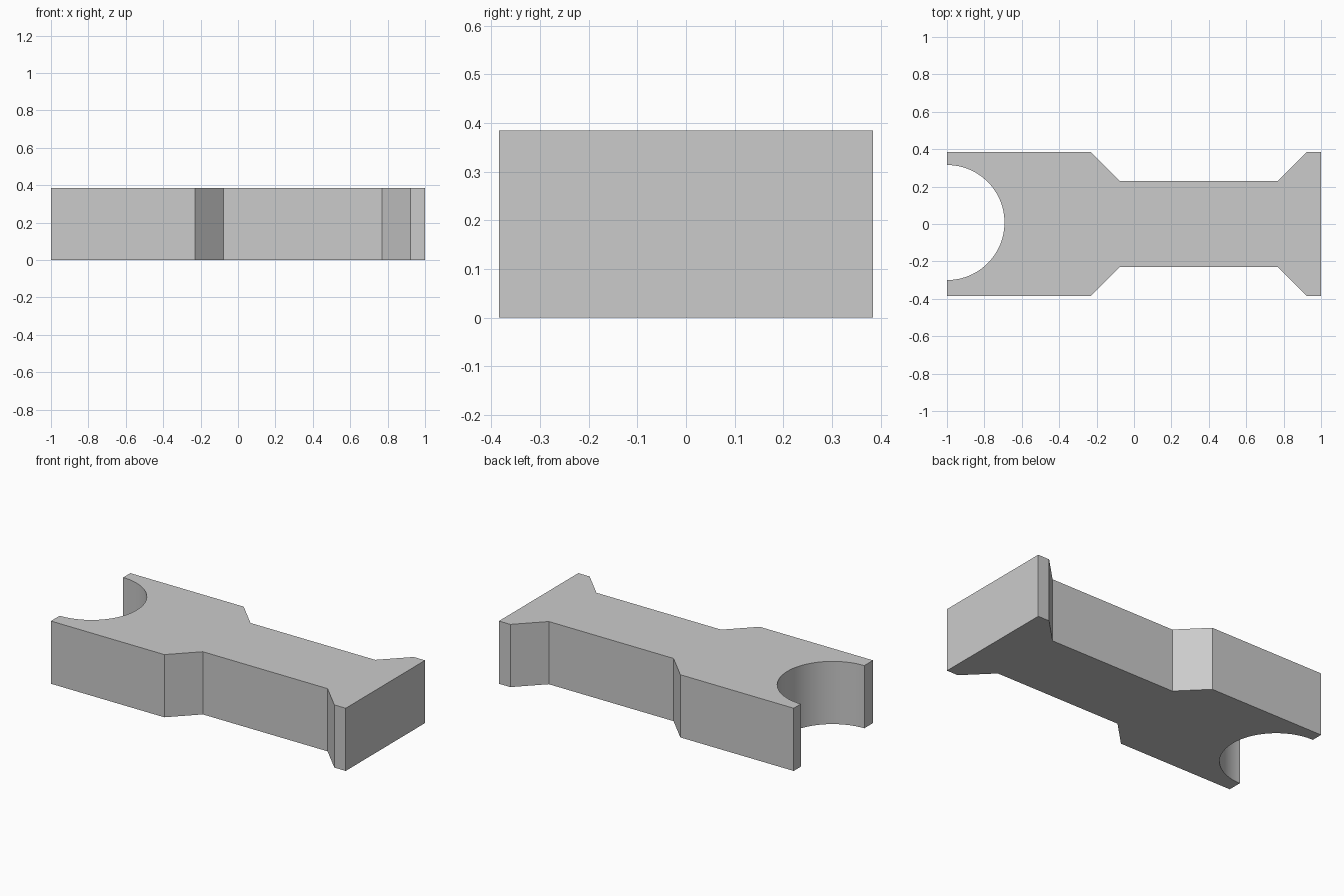
import bpy
import bmesh
import math

cube = bpy.data.objects.get("Cube")
if cube:
    bpy.data.objects.remove(cube, do_unlink=True)

U = 1 / 13                 # layout unit
HEIGHT = 5 * U
ARC_STEPS = 48

# Plain grey material
grey = bpy.data.materials.new("plain_grey")
grey.use_nodes = True
colour = (0.6, 0.6, 0.6, 1)
grey.diffuse_color = colour
grey.node_tree.nodes["Principled BSDF"].inputs["Base Color"].default_value = colour

# Stepped side profile, mirrored front to back
side = [(-13, 5), (-3, 5), (-1, 3), (10, 3), (12, 5), (13, 5)]
outline = [(x * U, -y * U) for x, y in side]
outline += [(x * U, y * U) for x, y in reversed(side)]

# Half-round notch in the right end
radius, notch_y = 4 * U, 0.1 * U
for i in range(ARC_STEPS + 1):
    a = math.pi * (0.5 - i / ARC_STEPS)
    outline.append((-1 + radius * math.cos(a), notch_y + radius * math.sin(a)))

# Extrude the outline into a solid block
bm = bmesh.new()
base = bm.faces.new([bm.verts.new((x, y, 0)) for x, y in outline])
result = bmesh.ops.extrude_face_region(bm, geom=[base], use_keep_orig=True)
top = [v for v in result["geom"] if isinstance(v, bmesh.types.BMVert)]
bmesh.ops.translate(bm, verts=top, vec=(0, 0, HEIGHT))
bmesh.ops.recalc_face_normals(bm, faces=bm.faces[:])

mesh = bpy.data.meshes.new("notched_block")
bm.to_mesh(mesh)
bm.free()
mesh.materials.append(grey)
block = bpy.data.objects.new("notched_block", mesh)
bpy.context.collection.objects.link(block)

# Smooth the notch while keeping the corners crisp
bpy.ops.object.select_all(action="DESELECT")
block.select_set(True)
bpy.context.view_layer.objects.active = block
bpy.ops.object.shade_smooth_by_angle(angle=math.radians(30))
